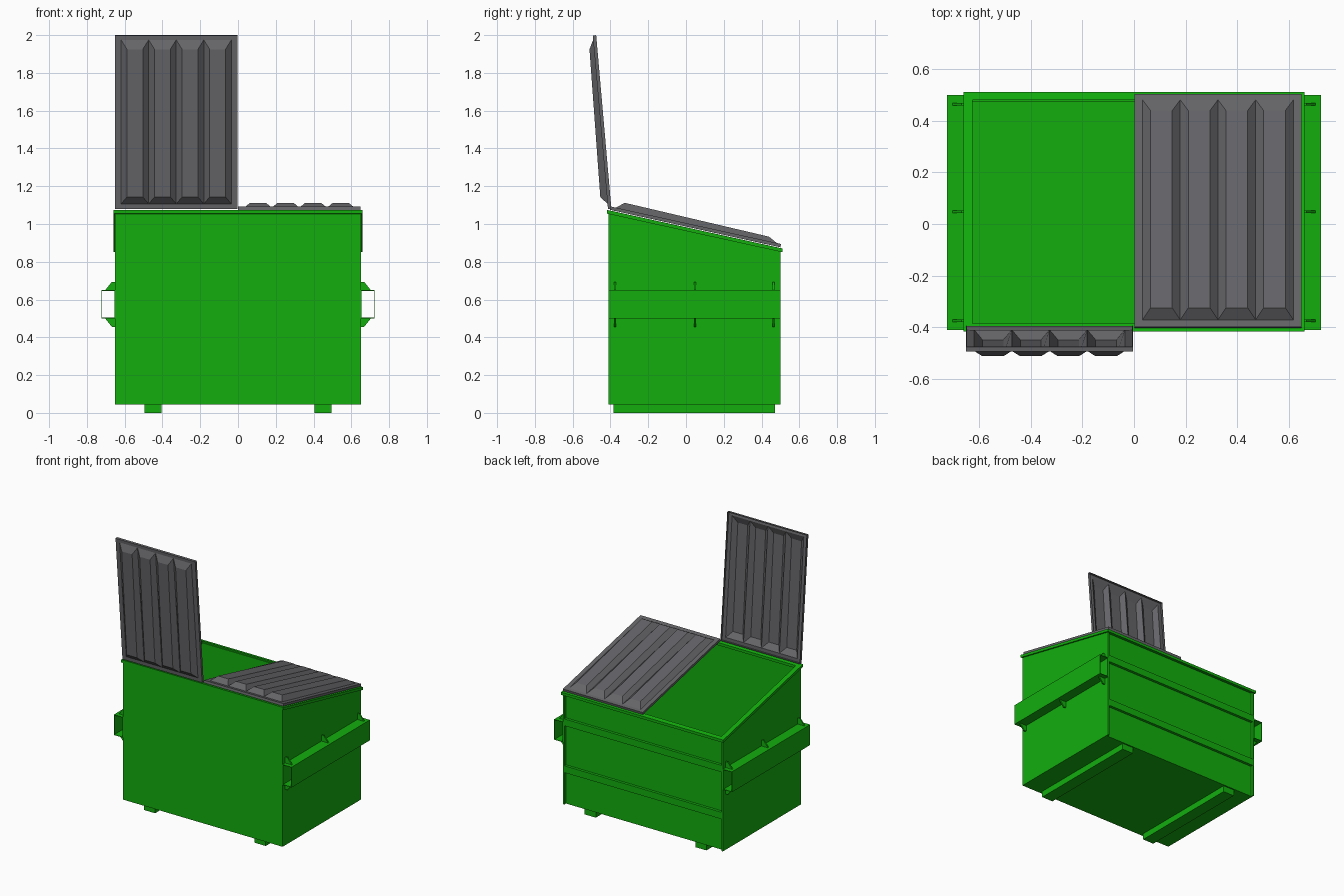
import bpy, bmesh, math
from mathutils import Matrix

if "Cube" in bpy.data.objects:
    bpy.data.objects.remove(bpy.data.objects["Cube"])

green = bpy.data.materials.new("green_paint")
green.diffuse_color = (0.006, 0.42, 0.004, 1)
green.use_nodes = True
green.node_tree.nodes["Principled BSDF"].inputs["Base Color"].default_value = green.diffuse_color
lid_grey = bpy.data.materials.new("grey_plastic")
lid_grey.diffuse_color = (0.13, 0.13, 0.14, 1)
lid_grey.use_nodes = True
lid_grey.node_tree.nodes["Principled BSDF"].inputs["Base Color"].default_value = lid_grey.diffuse_color


def finish(name, bm, mat=green):
    bmesh.ops.recalc_face_normals(bm, faces=bm.faces)
    me = bpy.data.meshes.new(name)
    bm.to_mesh(me)
    bm.free()
    me.materials.append(mat)
    ob = bpy.data.objects.new(name, me)
    bpy.context.collection.objects.link(ob)
    return ob


def prism(name, pts, a, b, axis="x", skip=()):
    """Extrude a profile from a to b along x (pts = y,z) or y (pts = x,z)."""
    bm = bmesh.new()
    place = (lambda p, t: (t, p[0], p[1])) if axis == "x" else (lambda p, t: (p[0], t, p[1]))
    r0 = [bm.verts.new(place(p, a)) for p in pts]
    r1 = [bm.verts.new(place(p, b)) for p in pts]
    bm.faces.new(r0)
    bm.faces.new(r1)
    n = len(pts)
    for i in range(n):
        if i not in skip:
            j = (i + 1) % n
            bm.faces.new((r0[i], r0[j], r1[j], r1[i]))
    return finish(name, bm)


def box(name, x0, x1, y0, y1, z0, z1):
    return prism(name, [(y0, z0), (y1, z0), (y1, z1), (y0, z1)], x0, x1)


def slope(y):
    return 1.073 - 0.22 * (y + 0.41)


def bridged_rings(name, rings):
    """Closed loop of four-cornered rings, skinned into a frame or tube."""
    bm = bmesh.new()
    vs = [[bm.verts.new(p) for p in r] for r in rings]
    for k in range(len(vs)):
        a, b = vs[k], vs[(k + 1) % len(vs)]
        for i in range(4):
            j = (i + 1) % 4
            bm.faces.new((a[i], a[j], b[j], b[i]))
    return finish(name, bm)


# Hollow body with open sloping top
YB = 0.48
body = prism("body", [(-0.41, 0.045), (YB, 0.045), (YB, slope(YB) - 0.01), (-0.41, slope(-0.41) - 0.01)],
             -0.65, 0.65, skip=(2,))
sol = body.modifiers.new("wall", "SOLIDIFY")
sol.thickness = 0.01
sol.offset = -1

# Back edge strips and horizontal ribs
for s in (-1, 1):
    prism("back_edge", [(YB, 0.045), (0.5, 0.045), (0.5, slope(0.5) - 0.01), (YB, slope(YB) - 0.01)],
          s * 0.64, s * 0.65)
for z in (0.28, 0.625):
    box("back_rib", -0.64, 0.64, YB, 0.5, z, z + 0.05)


# Sloping rim frame
def rim_ring(x, y0, y1, dz):
    return [(-x, y0, slope(y0) + dz), (x, y0, slope(y0) + dz),
            (x, y1, slope(y1) + dz), (-x, y1, slope(y1) + dz)]


outer, inner = (0.66, -0.417, 0.51), (0.625, -0.385, 0.48)
bridged_rings("rim", [rim_ring(*outer, -0.02), rim_ring(*outer, 0),
                      rim_ring(*inner, 0), rim_ring(*inner, -0.02)])


# Lifting pockets with gussets, and skids
def pocket_ring(s, y, t):
    return [(s * (0.65 + t), y, 0.5 + t), (s * (0.723 - t), y, 0.5 + t),
            (s * (0.723 - t), y, 0.65 - t), (s * (0.65 + t), y, 0.65 - t)]


for s in (-1, 1):
    bridged_rings("fork_pocket", [pocket_ring(s, -0.41, 0), pocket_ring(s, 0.5, 0),
                                  pocket_ring(s, 0.5, 0.004), pocket_ring(s, -0.41, 0.004)])
    for y in (-0.375, 0.047, 0.463):
        for d in (-1, 1):
            z = 0.575 + d * 0.075
            prism("gusset", [(s * 0.65, z), (s * 0.703, z), (s * 0.668, z + d * 0.044), (s * 0.65, z + d * 0.044)],
                  y - 0.005, y + 0.005, "y")
    box("skid", s * 0.405, s * 0.495, -0.385, 0.47, 0, 0.047)


# Ribbed lids: thin shell with four raised pans, hollow underneath
def lid(name, x0, origin, angle):
    W, L, T = 0.648, 0.923, 0.018
    u0, u1 = 0.028, 0.9
    bm = bmesh.new()
    V = lambda x, u, v: bm.verts.new((x, u, v))
    xs = [0.032 + 0.146 * i for i in range(5)]
    near = [V(x, u0, T) for x in xs]
    far = [V(x, u1, T) for x in xs]
    corners = [(0, 0), (W, 0), (W, L), (0, L)]
    c = [V(x, u, T) for x, u in corners]
    low = [V(x, u, 0) for x, u in corners]
    bm.faces.new([c[0], c[1]] + near[::-1])
    bm.faces.new([c[1], c[2], far[4], near[4]])
    bm.faces.new([c[2], c[3]] + far)
    bm.faces.new([c[3], c[0], near[0], far[0]])
    for i in range(4):
        j = (i + 1) % 4
        bm.faces.new((c[i], low[i], low[j], c[j]))
        base = [near[i], near[i + 1], far[i + 1], far[i]]
        a, b = xs[i] + 0.031, xs[i + 1] - 0.031
        top = [V(a, 0.068, 0.053), V(b, 0.068, 0.053), V(b, 0.852, 0.042), V(a, 0.852, 0.042)]
        bm.faces.new(top)
        for k in range(4):
            m = (k + 1) % 4
            # neighbouring pans meet along a shared valley edge
            bm.faces.new((base[k], base[m], top[m], top[k]))
    # consistent orientation: every upper face looks up, skirts look outward
    for f in bm.faces:
        f.normal_update()
        ctr = f.calc_center_median()
        ref = f.normal.z if abs(f.normal.z) > 0.01 else \
            f.normal.x * (ctr.x - W / 2) + f.normal.y * (ctr.y - L / 2)
        if ref < 0:
            f.normal_flip()
    # second, inner skin offset downward and stitched along the skirt edge
    me = bpy.data.meshes.new(name)
    bm.to_mesh(me)
    bm.free()
    me.materials.append(lid_grey)
    ob = bpy.data.objects.new(name, me)
    bpy.context.collection.objects.link(ob)
    m = ob.modifiers.new("shell", "SOLIDIFY")
    m.thickness = 0.006
    m.offset = -1
    ob.matrix_world = Matrix.Translation((x0, *origin)) @ Matrix.Rotation(angle, 4, "X")
    return ob


lid("closed_lid", 0.001, (-0.402, 1.075), -math.atan(0.22))
lid("open_lid", -0.651, (-0.395, 1.08), math.radians(95))
